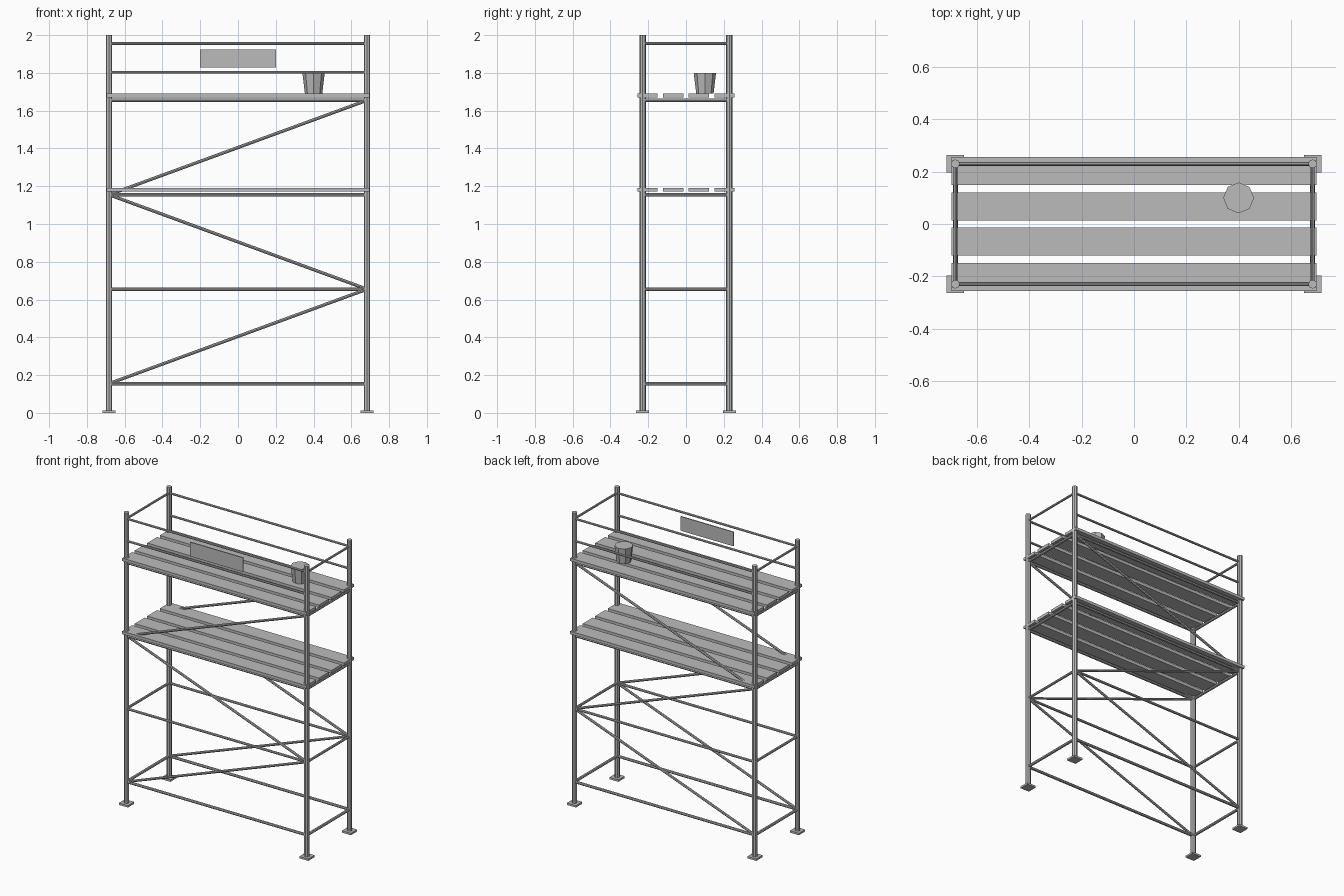
import bpy, math
from mathutils import Vector

if "Cube" in bpy.data.objects:
    bpy.data.objects.remove(bpy.data.objects["Cube"])

PX, PY = 0.683, 0.23          # pole positions

metal = bpy.data.materials.new("plain grey")
metal.diffuse_color = (0.5, 0.5, 0.5, 1)
metal.use_nodes = True
metal.node_tree.nodes["Principled BSDF"].inputs["Base Color"].default_value = metal.diffuse_color


def finish(name):
    ob = bpy.context.object
    ob.name = name
    ob.data.materials.append(metal)
    return ob


def tube(name, a, b, r, sides=8):
    a, b = Vector(a), Vector(b)
    d = b - a
    bpy.ops.mesh.primitive_cylinder_add(
        vertices=sides, radius=r, depth=d.length, location=(a + b) / 2,
        rotation=d.to_track_quat('Z', 'Y').to_euler())
    return finish(name)


def box(name, loc, size):
    bpy.ops.mesh.primitive_cube_add(size=1, location=loc)
    ob = bpy.context.object
    ob.scale = size
    bpy.ops.object.transform_apply(location=False, rotation=False, scale=True)
    return finish(name)


# Uprights and base plates
for x in (-PX, PX):
    for y in (-PY, PY):
        tube("upright", (x, y, 0), (x, y, 2), 0.017)
        box("base_plate", (x, y, 0.0065), (0.068, 0.068, 0.013))

# Long rails and zigzag braces on front and back
for y in (-PY, PY):
    for z, r in ((0.155, 0.0095), (0.655, 0.0085), (1.155, 0.0095),
                 (1.655, 0.0095), (1.803, 0.0075), (1.955, 0.0075)):
        tube("long_rail", (-PX, y, z), (PX, y, z), r)
    for i, s in enumerate((1, -1, 1)):
        z = 0.155 + 0.5 * i
        tube("diagonal_brace", (-s * PX, y, z), (s * PX, y, z + 0.5), 0.0085)

# Short rails across both ends
for x in (-PX, PX):
    for z, r in ((0.155, 0.0095), (0.655, 0.0085), (1.155, 0.0095),
                 (1.655, 0.0095), (1.955, 0.0075)):
        tube("end_rail", (x, -PY, z), (x, PY, z), r)

# Two decks of four planks
for z in (1.181, 1.681):
    for i in range(4):
        box("plank", (0, (i - 1.5) * 0.1355, z), (1.394, 0.107, 0.02))

# Blank sign between the front guard rails
box("sign_panel", (0, -PY, 1.876), (0.4, 0.008, 0.097))

# Bucket on the top deck
bpy.ops.mesh.primitive_cone_add(vertices=8, radius1=0.046, radius2=0.059,
                                depth=0.108, location=(0.4, 0.1, 1.745))
finish("bucket")
